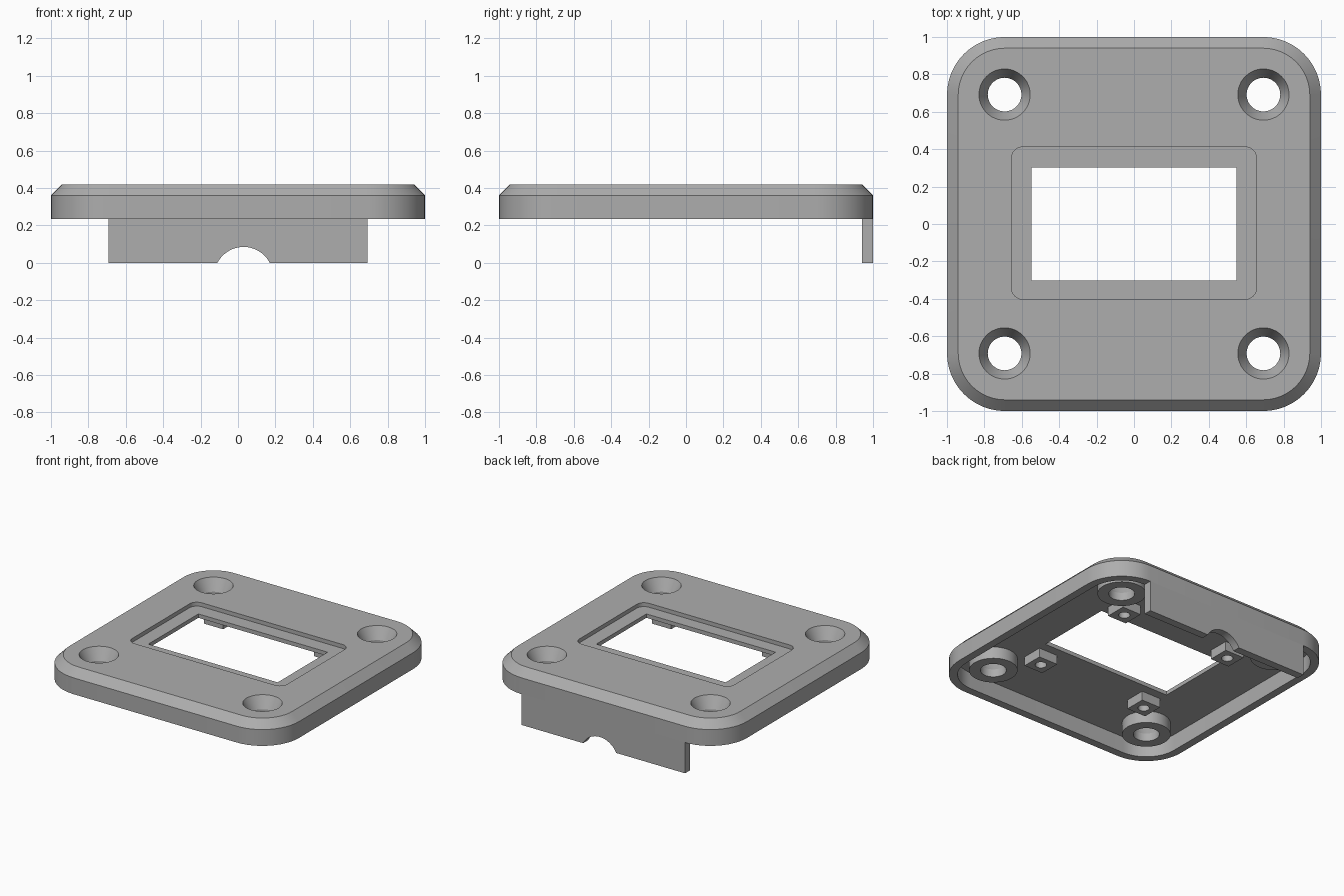
import bpy
import bmesh
from math import cos, sin, pi, radians

cube = bpy.data.objects.get("Cube")
if cube:
    bpy.data.objects.remove(cube, do_unlink=True)

grey = bpy.data.materials.new("plain grey")
grey.use_nodes = True
COLOUR = (0.42, 0.42, 0.42, 1)
grey.diffuse_color = COLOUR
grey.node_tree.nodes["Principled BSDF"].inputs["Base Color"].default_value = COLOUR

CORNERS = [(1, 1), (-1, 1), (-1, -1), (1, -1)]
TOP, UNDER, RIM = 0.42, 0.36, 0.235


def outline(hx, hy, r, steps):
    """Rounded rectangle; a radius equal to the half size gives a circle."""
    if r == 0:
        return [(sx * hx, sy * hy) for sx, sy in CORNERS]
    pts = []
    for i, (sx, sy) in enumerate(CORNERS):
        for k in range(steps + 1):
            a = (i + k / steps) * pi / 2
            pts.append((sx * (hx - r) + r * cos(a), sy * (hy - r) + r * sin(a)))
    if r == hx == hy:
        pts = [p for i, p in enumerate(pts) if i % (steps + 1) != steps]
    return pts


def loft(name, sections, at=(0, 0), steps=12):
    """Solid through sections (half x, half y, corner radius, height)."""
    bm = bmesh.new()
    rings = []
    for hx, hy, r, z in sections:
        rings.append([bm.verts.new((x + at[0], y + at[1], z))
                      for x, y in outline(hx, hy, r, steps)])
    n = len(rings[0])
    for low, high in zip(rings, rings[1:]):
        for i in range(n):
            j = (i + 1) % n
            bm.faces.new((low[i], low[j], high[j], high[i]))
    bm.faces.new(rings[0][::-1])
    bm.faces.new(rings[-1])
    bmesh.ops.recalc_face_normals(bm, faces=bm.faces)
    mesh = bpy.data.meshes.new(name)
    bm.to_mesh(mesh)
    bm.free()
    mesh.materials.append(grey)
    ob = bpy.data.objects.new(name, mesh)
    bpy.context.collection.objects.link(ob)
    return ob


def select(ob):
    bpy.ops.object.select_all(action="DESELECT")
    ob.select_set(True)
    bpy.context.view_layer.objects.active = ob


def cut(ob, cutter, keep=False):
    select(ob)
    mod = ob.modifiers.new("cut", "BOOLEAN")
    mod.operation = "DIFFERENCE"
    mod.solver = "EXACT"
    mod.object = cutter
    bpy.ops.object.modifier_apply(modifier=mod.name)
    if not keep:
        bpy.data.objects.remove(cutter, do_unlink=True)


# Chamfered cover plate, hollow underneath
plate = loft("cover_plate", [(1, 1, 0.31, RIM), (1, 1, 0.31, UNDER),
                             (0.94, 0.94, 0.25, TOP)])
cut(plate, loft("cavity", [(0.94, 0.94, 0.25, 0.1), (0.94, 0.94, 0.25, UNDER)]))

# Display window with a shallow rounded recess
cut(plate, loft("recess", [(0.655, 0.407, 0.06, 0.39), (0.655, 0.407, 0.06, 0.5)],
                at=(0, 0.005), steps=6))
cut(plate, loft("window", [(0.547, 0.302, 0, 0.3), (0.547, 0.302, 0, 0.5)]))

parts = [plate]
for i, (sx, sy) in enumerate(CORNERS, 1):
    # Corner screw bosses with countersunk holes
    spot = (sx * 0.692, sy * 0.692)
    boss = loft(f"screw_boss_{i}", [(0.168, 0.168, 0.168, 0.27),
                                    (0.168, 0.168, 0.168, UNDER)], at=spot)
    bore = loft("bore", [(r, r, r, z) for r, z in
                         ((0.09, 0.2), (0.09, 0.33), (0.137, TOP), (0.137, 0.5))], at=spot)
    cut(plate, bore, keep=True)
    cut(boss, bore)

    # Square mounting posts with pilot holes
    spot = (sx * 0.465, sy * 0.45)
    post = loft(f"mounting_post_{i}", [(0.08, 0.08, 0, 0.29), (0.08, 0.08, 0, UNDER)], at=spot)
    cut(post, loft("pilot", [(0.04, 0.04, 0.04, 0.2), (0.04, 0.04, 0.04, 0.355)],
                   at=spot, steps=8))
    parts += [boss, post]

# Rear skirt with a rounded cable notch
skirt = loft("rear_skirt", [(0.692, 0.03, 0, 0), (0.692, 0.03, 0, RIM)], at=(0, 0.97))
notch = loft("notch", [(0.158, 0.158, 0.158, -0.2), (0.158, 0.158, 0.158, 0.2)])
notch.rotation_euler.x = radians(90)
notch.location = (0.03, 0.97, -0.073)
bpy.context.view_layer.update()
cut(skirt, notch)
parts.append(skirt)

for ob in parts:
    select(ob)
    bpy.ops.object.shade_smooth_by_angle(angle=radians(25))
